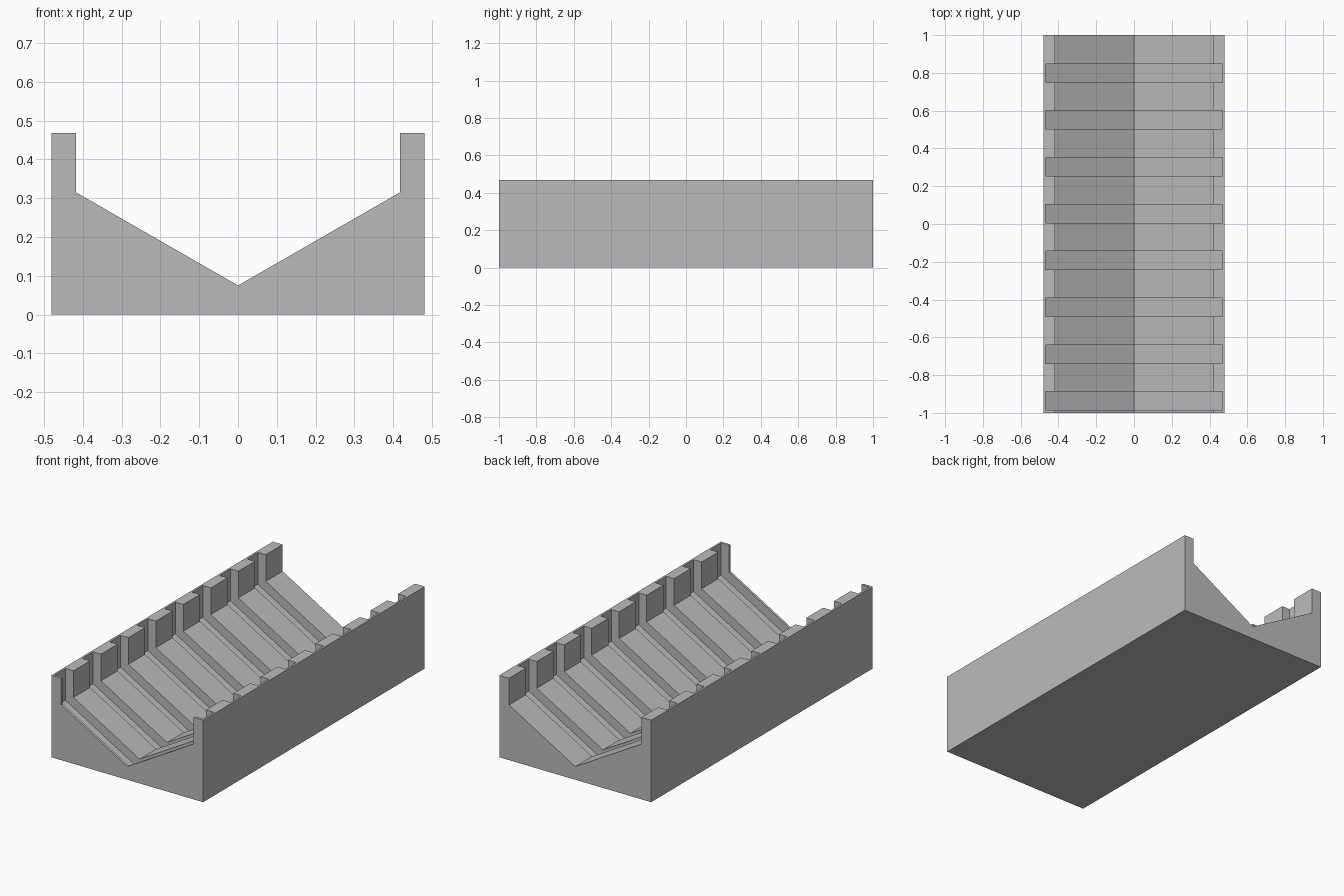
import bpy
import bmesh

cube = bpy.data.objects.get("Cube")
if cube:
    bpy.data.objects.remove(cube, do_unlink=True)

grey = bpy.data.materials.new("plain_grey")
grey.use_nodes = True
colour = (0.5, 0.5, 0.5, 1)
grey.diffuse_color = colour
grey.node_tree.nodes["Principled BSDF"].inputs["Base Color"].default_value = colour


def mirrored(half):
    """Complete a right-hand outline that starts and ends on the centre line."""
    return half + [(-x, z) for x, z in reversed(half) if x > 0]


def extrude_profiles(name, outline, spans):
    """Extrude an x-z outline along y, once for each (start, end) span."""
    bm = bmesh.new()
    for start, end in spans:
        face = bm.faces.new([bm.verts.new((x, start, z)) for x, z in outline])
        ext = bmesh.ops.extrude_face_region(bm, geom=[face])
        verts = [v for v in ext["geom"] if isinstance(v, bmesh.types.BMVert)]
        bmesh.ops.translate(bm, verts=verts, vec=(0, end - start, 0))
    bmesh.ops.recalc_face_normals(bm, faces=bm.faces)
    mesh = bpy.data.meshes.new(name)
    bm.to_mesh(mesh)
    bm.free()
    mesh.materials.append(grey)
    obj = bpy.data.objects.new(name, mesh)
    bpy.context.collection.objects.link(obj)
    return obj


half_width, height = 0.48, 0.468
lip_x, slot_x = 0.418, 0.468
valley_z, slope = 0.075, 0.575
slot_depth = 0.058
slot_count, first_slot, pitch, slot_width = 8, -0.986, 0.248, 0.098

# Trough body with V-shaped bed and upright lips
body = extrude_profiles("trough_body", [
    (-half_width, 0), (half_width, 0), (half_width, height), (lip_x, height),
    (lip_x, valley_z + slope * lip_x), (0, valley_z),
    (-lip_x, valley_z + slope * lip_x), (-lip_x, height), (-half_width, height),
], [(-1, 1)])

# Cutters for the row of cross slots
slot_z = valley_z - slot_depth
spans = [(first_slot + i * pitch, first_slot + i * pitch + slot_width)
         for i in range(slot_count)]
cutter = extrude_profiles("slot_cutter", mirrored([
    (0, slot_z), (slot_x, slot_z + slope * slot_x), (slot_x, height + 0.1),
]), spans)
cutter.hide_render = True

# Cut the slots, then discard the cutters
cut = body.modifiers.new("slots", "BOOLEAN")
cut.operation = "DIFFERENCE"
cut.solver = "EXACT"
cut.object = cutter
bpy.context.view_layer.objects.active = body
bpy.ops.object.modifier_apply(modifier=cut.name)
bpy.data.objects.remove(cutter, do_unlink=True)
